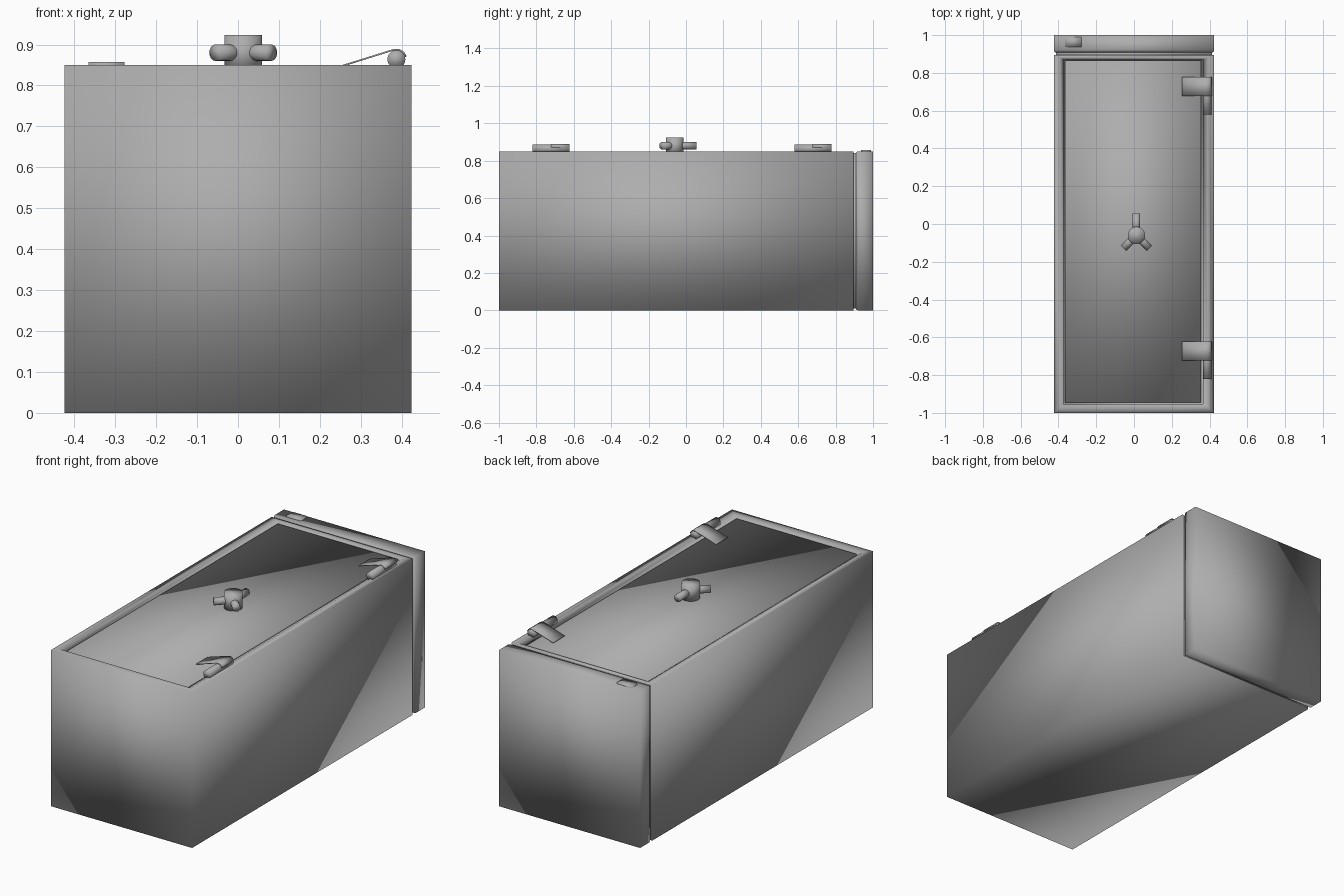
import bpy, bmesh, math
from mathutils import Vector, Matrix

cube = bpy.data.objects.get("Cube")
if cube:
    bpy.data.objects.remove(cube)

steel = bpy.data.materials.new("steel_grey")
steel.use_nodes = True
GREY = (0.42, 0.42, 0.42, 1)
steel.diffuse_color = GREY
steel.node_tree.nodes["Principled BSDF"].inputs["Base Color"].default_value = GREY


def finish(name, bm):
    """Turn a bmesh into a smooth steel object."""
    bmesh.ops.recalc_face_normals(bm, faces=bm.faces)
    for f in bm.faces:
        f.smooth = True
    mesh = bpy.data.meshes.new(name)
    bm.to_mesh(mesh)
    bm.free()
    mesh.materials.append(steel)
    obj = bpy.data.objects.new(name, mesh)
    bpy.context.collection.objects.link(obj)
    return obj


def box_mesh(lo, hi):
    bm = bmesh.new()
    lo, hi = Vector(lo), Vector(hi)
    bmesh.ops.create_cube(bm, size=1)
    for v in bm.verts:
        v.co = (lo + hi) / 2 + v.co * (hi - lo)
    return bm


def rod(name, start, end, radius, sides=20):
    bm = bmesh.new()
    start, end = Vector(start), Vector(end)
    axis = end - start
    turn = axis.to_track_quat('Z', 'Y').to_matrix().to_4x4()
    bmesh.ops.create_cone(bm, cap_ends=True, segments=sides, radius1=radius,
                          radius2=radius, depth=axis.length,
                          matrix=Matrix.Translation((start + end) / 2) @ turn)
    return finish(name, bm)


# Body: box with a stepped opening in its top face
TOP = 0.85
body = box_mesh((-0.424, -1, 0), (0.424, 0.895, TOP))
top = max(body.faces, key=lambda f: f.calc_center_median().z)
for lo, hi, z in [((-0.39, -0.968), (0.39, 0.88), TOP),
                  ((-0.373, -0.952), (0.365, 0.872), TOP - 0.012),
                  ((-0.373, -0.952), (0.365, 0.872), TOP - 0.03)]:
    bmesh.ops.inset_individual(body, faces=[top], thickness=0.01)
    for v in top.verts:
        v.co = (hi[0] if v.co.x > 0 else lo[0],
                hi[1] if v.co.y > 0 else lo[1], z)
finish("body", body)

# Door panel sunk in the opening
finish("door_panel", box_mesh((-0.365, -0.944, 0.815), (0.356, 0.865, 0.84)))

# Back slab with a softened inner edge, joined by a set-in neck
slab = box_mesh((-0.424, 0.907, 0), (0.424, 1, TOP))
rim = [e for e in slab.edges if all(v.co.y < 0.95 for v in e.verts)]
bmesh.ops.bevel(slab, geom=rim, offset=0.014, segments=3, profile=0.5, affect='EDGES')
finish("back_slab", slab)
finish("back_neck", box_mesh((-0.414, 0.88, 0.01), (0.414, 0.92, 0.84)))
finish("back_tab", box_mesh((-0.365, 0.936, 0.84), (-0.277, 0.99, 0.857)))

# Handle: hub with three spokes
hub = Vector((0.013, -0.06, 0.88))
rod("handle_hub", hub - Vector((0, 0, 0.045)), hub + Vector((0, 0, 0.043)), 0.046, 28)
for i, (angle, reach) in enumerate([(90, 0.115), (225, 0.097), (315, 0.097)]):
    a = math.radians(angle)
    rod(f"handle_spoke_{i + 1}", hub,
        hub + Vector((math.cos(a), math.sin(a), 0)) * reach, 0.02)


# Hinges: a barrel and a leaf curling over it
def hinge(name, y):
    cx, cz, r = 0.387, 0.864, 0.022
    rod(name + "_barrel", (cx, y, cz), (cx, y + 0.197, cz), r)
    path = [(0.255, 0.848)]
    for deg in (105, 75, 45, 15):
        a = math.radians(deg)
        path.append((cx + r * 1.1 * math.cos(a), cz + r * 1.1 * math.sin(a)))
    bm = bmesh.new()
    rows = [[bm.verts.new((x, yy, z)) for x, z in path]
            for yy in (y + 0.097, y + 0.197)]
    for i in range(len(path) - 1):
        bm.faces.new((rows[0][i], rows[1][i], rows[1][i + 1], rows[0][i + 1]))
    leaf = finish(name + "_leaf", bm)
    thick = leaf.modifiers.new("thickness", 'SOLIDIFY')
    thick.thickness = 0.004
    thick.offset = 0


hinge("front_hinge", -0.82)
hinge("back_hinge", 0.58)
